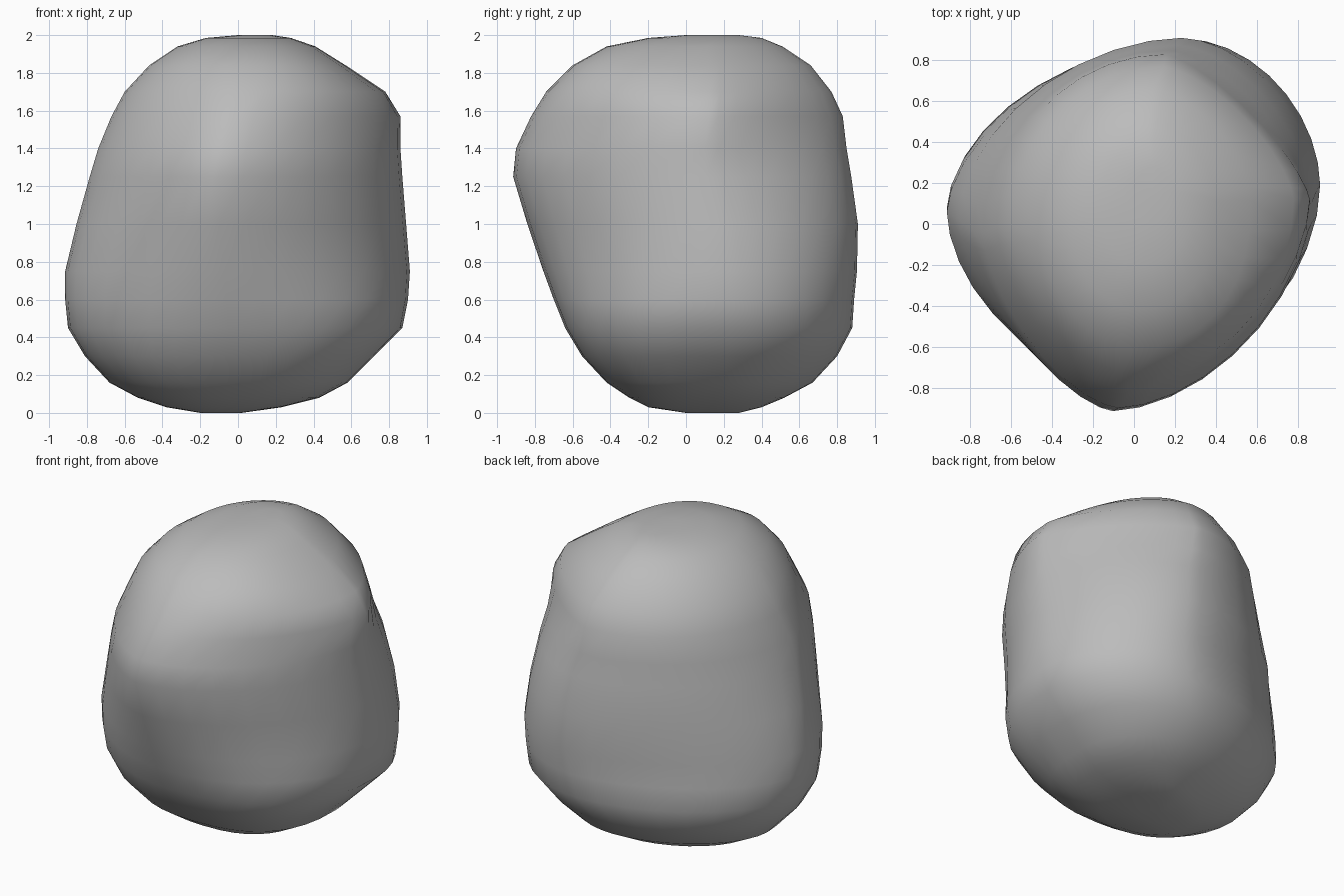
import bpy
import bmesh
import math

cube = bpy.data.objects.get("Cube")
if cube:
    bpy.data.objects.remove(cube, do_unlink=True)

# Height, then left, right, front and back reach of each level of the boulder
LEVELS = [
    (0.0, -0.2, 0.02, 0.0, 0.28),
    (0.03, -0.38, 0.23, -0.2, 0.4),
    (0.08, -0.53, 0.43, -0.3, 0.52),
    (0.16, -0.68, 0.58, -0.42, 0.67),
    (0.3, -0.81, 0.72, -0.55, 0.8),
    (0.45, -0.9, 0.87, -0.64, 0.88),
    (0.6, -0.915, 0.9, -0.7, 0.89),
    (0.75, -0.915, 0.91, -0.755, 0.905),
    (1.0, -0.855, 0.89, -0.84, 0.91),
    (1.25, -0.785, 0.87, -0.915, 0.875),
    (1.4, -0.74, 0.86, -0.9, 0.85),
    (1.57, -0.67, 0.86, -0.82, 0.83),
    (1.7, -0.6, 0.78, -0.74, 0.77),
    (1.84, -0.47, 0.57, -0.6, 0.66),
    (1.94, -0.32, 0.41, -0.42, 0.51),
    (1.985, -0.17, 0.28, -0.2, 0.4),
    (2.0, 0.0, 0.18, 0.0, 0.28),
]
# Corner fullness, and where the front and back bulge, at a few heights
HEIGHTS = (0.25, 0.75, 1.2, 1.57, 1.85)
FULLNESS = {
    "back_right": (2.0, 1.85, 1.72, 1.32, 1.6),
    "back_left": (1.8, 1.7, 1.9, 2.0, 2.0),
    "front_left": (2.2, 1.75, 1.45, 1.6, 1.9),
    "front_right": (2.6, 1.9, 1.74, 1.7, 2.3),
}
FRONT_BULGE = (0.5, 0.46, 0.41, 0.42, 0.46)
BACK_BULGE = (0.6, 0.64, 0.61, 0.54, 0.54)
STEPS = 9


def mix(a, b, t):
    return a + (b - a) * t


def at_height(values, z):
    if z <= HEIGHTS[0]:
        return values[0]
    for i in range(len(HEIGHTS) - 1):
        low, high = HEIGHTS[i], HEIGHTS[i + 1]
        if z < high:
            return mix(values[i], values[i + 1], (z - low) / (high - low))
    return values[-1]


def outline(z, left, right, front, back):
    """Four curved corners joined at the outermost point of each side."""
    front_x = mix(left, right, at_height(FRONT_BULGE, z))
    back_x = mix(left, right, at_height(BACK_BULGE, z))
    left_y, right_y = mix(front, back, 0.49), mix(front, back, 0.57)
    corners = [
        ("back_right", back_x, right_y, right, back),
        ("back_left", back_x, left_y, left, back),
        ("front_left", front_x, left_y, left, front),
        ("front_right", front_x, right_y, right, front),
    ]
    points = []
    for index, (corner, cx, cy, reach_x, reach_y) in enumerate(corners):
        power = 2 / at_height(FULLNESS[corner], z)
        for step in range(STEPS):
            part = step / STEPS if index % 2 == 0 else 1 - step / STEPS
            angle = part * math.pi / 2
            u = abs(math.cos(angle)) ** power
            v = abs(math.sin(angle)) ** power
            points.append((cx + (reach_x - cx) * u, cy + (reach_y - cy) * v, z))
    return points


# Boulder skin: stacked rings with a fan at each end
bm = bmesh.new()
rings = [[bm.verts.new(p) for p in outline(*level)] for level in LEVELS]
count = len(rings[0])
for lower, upper in zip(rings, rings[1:]):
    for i in range(count):
        j = (i + 1) % count
        bm.faces.new((lower[i], lower[j], upper[j], upper[i]))
for ring in (rings[0], rings[-1]):
    cap = bm.faces.new(ring)
    bmesh.ops.poke(bm, faces=[cap])
bmesh.ops.recalc_face_normals(bm, faces=bm.faces[:])

mesh = bpy.data.meshes.new("boulder")
bm.to_mesh(mesh)
bm.free()
boulder = bpy.data.objects.new("boulder", mesh)
bpy.context.collection.objects.link(boulder)

# Plain stone colour
stone = bpy.data.materials.new("grey stone")
stone.use_nodes = True
colour = (0.5, 0.5, 0.5, 1)
stone.diffuse_color = colour
stone.node_tree.nodes["Principled BSDF"].inputs["Base Color"].default_value = colour
mesh.materials.append(stone)

# Smooth shading
for face in mesh.polygons:
    face.use_smooth = True
